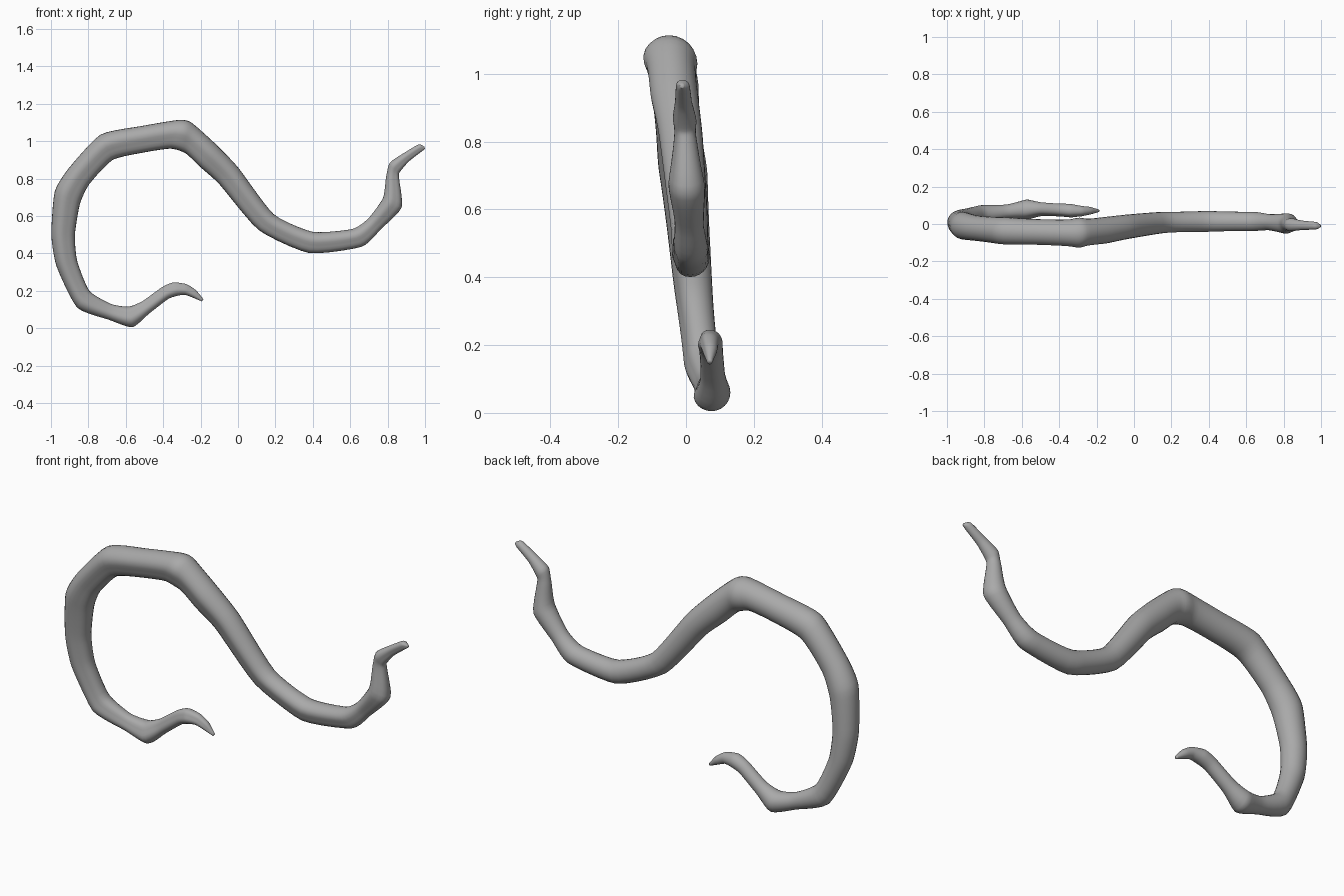
import bpy, bmesh, math
from mathutils import Vector

if "Cube" in bpy.data.objects:
    bpy.data.objects.remove(bpy.data.objects["Cube"])

# Rings along the body: one edge (x, z), opposite edge (x, z), centre depth y
RINGS = [
    (-.185, .155, -.193, .143, .07), (-.225, .203, -.248, .166, .07),
    (-.275, .235, -.283, .178, .068), (-.345, .245, -.322, .174, .07),
    (-.405, .22, -.375, .155, .073), (-.51, .145, -.475, .078, .078),
    (-.585, .115, -.565, .005, .075), (-.68, .13, -.69, .045, .062),
    (-.795, .20, -.86, .11, .045), (-.86, .36, -.97, .33, .022),
    (-.872, .50, -.998, .50, .008), (-.845, .665, -.98, .73, -.01),
    (-.795, .77, -.905, .855, -.023), (-.67, .90, -.735, 1.035, -.038),
    (-.50, .94, -.52, 1.08, -.045), (-.36, .96, -.32, 1.113, -.05),
    (-.28, .935, -.25, 1.10, -.047), (-.20, .86, -.12, .985, -.036),
    (-.10, .77, 0, .86, -.018), (.11, .525, .19, .61, .006),
    (.38, .402, .40, .515, .012), (.66, .435, .61, .53, .012),
    (.765, .53, .695, .585, .008), (.875, .645, .775, .695, 0),
    (.862, .795, .792, .81, -.003), (.862, .83, .812, .885, -.005),
    (.912, .89, .888, .937, -.008), (.985, .947, .965, .982, -.01),
    (1.0, .958, .996, .971, -.012)]
SIDES, STEPS, ROUND = 24, 5, .3


def refine(rings):
    # gently rounded interpolation that passes through every ring
    out, last = [], len(rings) - 1
    for i in range(last):
        p0, p1, p2, p3 = (rings[min(max(j, 0), last)] for j in range(i - 1, i + 3))
        for s in range(STEPS):
            t = s / STEPS
            h = 3 * t * t - 2 * t ** 3
            g1, g2 = t ** 3 - 2 * t * t + t, t ** 3 - t * t
            out.append([b + (c - b) * h + ROUND * (g1 * (c - a) + g2 * (d - b))
                        for a, b, c, d in zip(p0, p1, p2, p3)])
    return out + [rings[-1]]


def build_tube(name, rings):
    bm = bmesh.new()
    mids = [Vector(((a + c) / 2, y, (b + d) / 2)) for a, b, c, d, y in rings]
    loops = []
    for i, (a, b, c, d, y) in enumerate(rings):
        half = Vector((c - a, 0, d - b)) / 2
        # depth follows the thickness measured square to the path
        t = (mids[min(i + 3, len(mids) - 1)] - mids[max(i - 3, 0)]).normalized()
        depth = (half - t * half.dot(t)).length
        loop = []
        for k in range(SIDES):
            ang = 2 * math.pi * k / SIDES
            # shallow groove along the front face
            groove = 1 - .16 * max(0, math.cos(ang + math.pi / 2 + .35)) ** 8
            off = half * math.cos(ang) + Vector((0, depth * math.sin(ang), 0))
            loop.append(bm.verts.new(mids[i] + off * groove))
        loops.append(loop)
    for p, q in zip(loops, loops[1:]):
        for k in range(SIDES):
            n = (k + 1) % SIDES
            bm.faces.new((p[k], p[n], q[n], q[k]))
    # close both tips
    bm.faces.new(loops[0])
    bm.faces.new(loops[-1][::-1])
    bmesh.ops.recalc_face_normals(bm, faces=bm.faces[:])
    for f in bm.faces:
        f.smooth = True
    me = bpy.data.meshes.new(name)
    bm.to_mesh(me)
    bm.free()
    ob = bpy.data.objects.new(name, me)
    bpy.context.collection.objects.link(ob)
    return ob


# Winding tapered body in dark grey
body = build_tube("curved_body", refine(RINGS))
grey = bpy.data.materials.new("dark_grey")
grey.diffuse_color = (.4, .4, .4, 1)
grey.use_nodes = True
grey.node_tree.nodes["Principled BSDF"].inputs["Base Color"].default_value = grey.diffuse_color
body.data.materials.append(grey)
